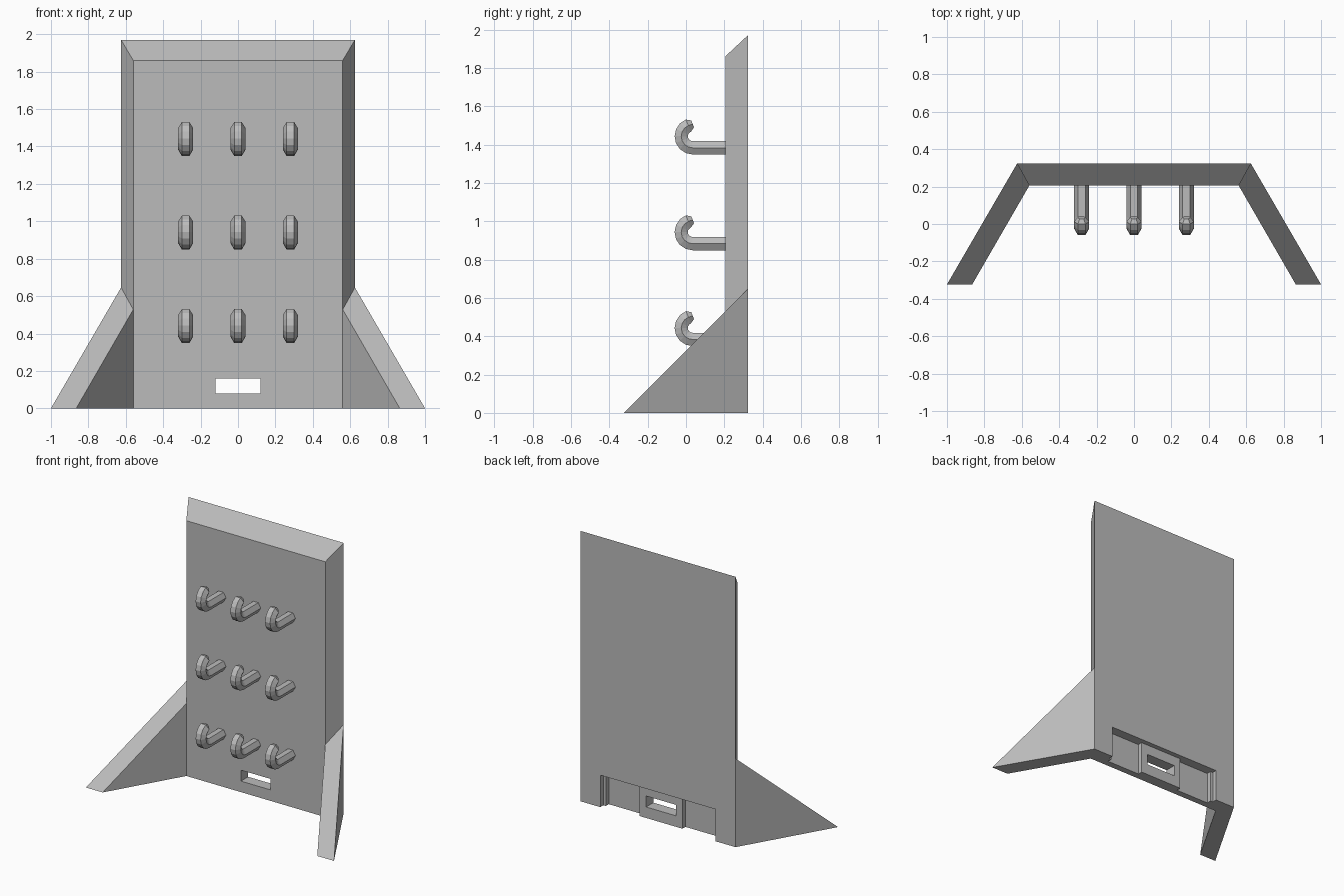
import bpy, bmesh
from math import sin, cos, pi, radians
from mathutils import Vector

cube = bpy.data.objects.get("Cube")
if cube:
    bpy.data.objects.remove(cube, do_unlink=True)

grey = bpy.data.materials.new("plain_grey")
grey.use_nodes = True
grey.diffuse_color = (0.5, 0.5, 0.5, 1)
grey.node_tree.nodes["Principled BSDF"].inputs["Base Color"].default_value = (0.5, 0.5, 0.5, 1)

BACK, FRONT = 0.323, 0.205      # panel faces in y
W_BACK, W_FRONT = 0.625, 0.56   # panel half widths
H_BACK, H_FRONT = 1.97, 1.86    # panel heights


def finish(name, bm):
    bmesh.ops.recalc_face_normals(bm, faces=bm.faces)
    mesh = bpy.data.meshes.new(name)
    bm.to_mesh(mesh)
    bm.free()
    mesh.materials.append(grey)
    obj = bpy.data.objects.new(name, mesh)
    bpy.context.collection.objects.link(obj)
    return obj


def hull(name, points):
    bm = bmesh.new()
    for p in points:
        bm.verts.new(p)
    bmesh.ops.convex_hull(bm, input=bm.verts[:])
    bmesh.ops.dissolve_limit(bm, angle_limit=0.01, verts=bm.verts[:], edges=bm.edges[:])
    return finish(name, bm)


def box(name, x0, x1, y0, y1, z0, z1):
    return hull(name, [(x, y, z) for x in (x0, x1) for y in (y0, y1) for z in (z0, z1)])


def cut(target, cutter):
    mod = target.modifiers.new("cut", "BOOLEAN")
    mod.operation = "DIFFERENCE"
    mod.solver = "EXACT"
    mod.object = cutter
    bpy.context.view_layer.objects.active = target
    bpy.ops.object.modifier_apply(modifier=mod.name)
    bpy.data.objects.remove(cutter, do_unlink=True)


# Panel with sloping top and side edges
panel = hull("back_panel", [(s * w, y, z) for s in (-1, 1)
                            for w, y, h in ((W_BACK, BACK, H_BACK), (W_FRONT, FRONT, H_FRONT))
                            for z in (0, h)])

# Stepped recess at the bottom of the back, leaving a raised block round the slot
cut(panel, box("shallow_cutter", -0.465, 0.465, BACK - 0.035, 0.5, -0.1, 0.233))
for s in (-1, 1):
    cut(panel, box("deep_cutter", s * 0.173, s * 0.445, BACK - 0.07, 0.5, -0.1, 0.233))
cut(panel, box("slot_cutter", -0.12, 0.12, 0, 0.5, 0.08, 0.16))

# Splayed legs, cut by a 45 degree slope
for side, s in (("left", 1), ("right", -1)):
    hull(side + "_leg", [(s * W_BACK, BACK, 0), (s * W_BACK, BACK, 2 * BACK),
                         (s * W_FRONT, FRONT, 0), (s * W_FRONT, FRONT, FRONT + BACK),
                         (s, -BACK, 0), (s * 0.865, -BACK, 0)])


# Six-sided hook swept along a stem and arc, with a tapered tip
def hook(name, x, z):
    bend, radius, arc_y, sweep, steps = 0.06, 0.04, 0.035, radians(158), 7
    path = [(FRONT + 0.01, z, 0, 1)]
    for i in range(steps + 1):
        a = sweep * i / steps
        path.append((arc_y - bend * sin(a), z + bend - bend * cos(a), a, 1))
    y, top, a, _ = path[-1]
    path.append((y - 0.024 * cos(a), top + 0.024 * sin(a), a, 0.55))

    bm = bmesh.new()
    rings = []
    for y, h, a, scale in path:
        across = Vector((1, 0, 0))
        outward = Vector((0, -sin(a), -cos(a)))
        rings.append([bm.verts.new(Vector((x, y, h)) + radius * scale *
                                   (across * cos(k * pi / 3) + outward * sin(k * pi / 3)))
                      for k in range(6)])
    for r, q in zip(rings, rings[1:]):
        for k in range(6):
            n = (k + 1) % 6
            bm.faces.new((r[k], r[n], q[n], q[k]))
    bm.faces.new(rings[0])
    bm.faces.new(rings[-1])
    finish(name, bm)


for row in range(3):
    for col in range(3):
        hook(f"hook_row{row + 1}_{col + 1}", 0.28 * (col - 1), 0.383 + 0.5 * row)
